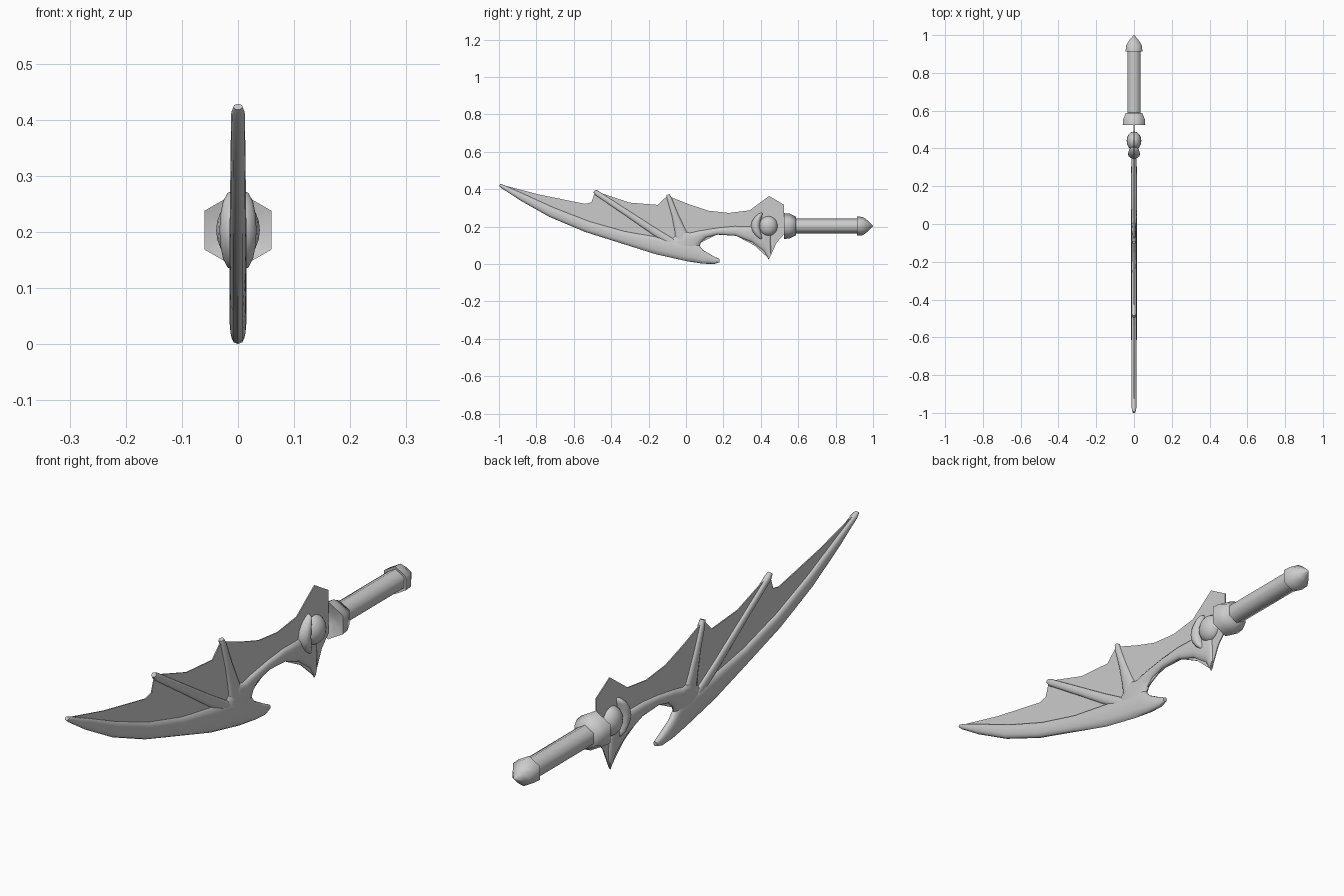
import bpy, bmesh, math
from mathutils import Vector

cube = bpy.data.objects.get("Cube")
if cube:
    bpy.data.objects.remove(cube, do_unlink=True)

# One plain grey for the whole weapon
grey = bpy.data.materials.new("plain grey")
grey.use_nodes = True
GREY = (0.6, 0.6, 0.6, 1)
grey.diffuse_color = GREY
grey.node_tree.nodes["Principled BSDF"].inputs["Base Color"].default_value = GREY

AXIS_Z = 0.203  # height of the grip axis


def finish(bm, name, angle=None):
    bmesh.ops.recalc_face_normals(bm, faces=bm.faces)
    mesh = bpy.data.meshes.new(name)
    bm.to_mesh(mesh)
    bm.free()
    mesh.materials.append(grey)
    ob = bpy.data.objects.new(name, mesh)
    bpy.context.collection.objects.link(ob)
    if angle:
        bpy.ops.object.select_all(action='DESELECT')
        ob.select_set(True)
        bpy.context.view_layer.objects.active = ob
        bpy.ops.object.shade_smooth_by_angle(angle=math.radians(angle))
    return ob


def skin(rings, name, angle):
    """Join equal rings of points into a capped tube."""
    bm = bmesh.new()
    rows = [[bm.verts.new(p) for p in ring] for ring in rings]
    n = len(rows[0])
    for a, b in zip(rows, rows[1:]):
        for i in range(n):
            j = (i + 1) % n
            bm.faces.new((a[i], a[j], b[j], b[i]))
    bm.faces.new(rows[0])
    bm.faces.new(rows[-1])
    return finish(bm, name, angle)


def bone(name, stations):
    """Rounded bone through stations (y low, z low, y high, z high, half thickness)."""
    rings = []
    for y0, z0, y1, z1, t in stations:
        lo, hi = Vector((0, y0, z0)), Vector((0, y1, z1))
        mid, half = (lo + hi) / 2, (hi - lo) / 2
        ring = []
        for k in range(12):
            a = math.tau * k / 12
            c, s = math.cos(a), math.sin(a)
            x = math.copysign(abs(s) ** 0.8, s) * t
            ring.append(mid + half * c + Vector((x, 0, 0)))
        rings.append(ring)
    return skin(rings, name, 60)


def rib(name, points):
    """Tapered rib through (y, z, half width, half thickness)."""
    stations = []
    for i, (y, z, w, t) in enumerate(points):
        a, b = points[max(i - 1, 0)], points[min(i + 1, len(points) - 1)]
        d = Vector((b[0] - a[0], b[1] - a[1])).normalized()
        stations.append((y + d.y * w, z - d.x * w, y - d.y * w, z + d.x * w, t))
    return bone(name, stations)


def turned(name, profile, sides=6, angle=65):
    """Faceted solid around the grip axis from (y, radius)."""
    rings = [[(r * math.sin(math.tau * k / sides), y,
               AXIS_Z + r * math.cos(math.tau * k / sides)) for k in range(sides)]
             for y, r in profile]
    return skin(rings, name, angle)


# Thin wing membrane with the scalloped edge and guard fins
outline = [
    (-0.99, 0.425), (-0.78, 0.37), (-0.54, 0.322), (-0.505, 0.33), (-0.485, 0.39),
    (-0.30, 0.328), (-0.15, 0.316), (-0.10, 0.365), (0.02, 0.318), (0.12, 0.285),
    (0.23, 0.273), (0.34, 0.287), (0.445, 0.364), (0.525, 0.316), (0.525, 0.16),
    (0.485, 0.115), (0.445, 0.028), (0.365, 0.10), (0.27, 0.15), (0.17, 0.16),
    (0.07, 0.11), (-0.06, 0.06), (-0.35, 0.14), (-0.55, 0.20), (-0.73, 0.278)]
bm = bmesh.new()
face = bm.faces.new([bm.verts.new((-0.002, y, z)) for y, z in outline])
ext = bmesh.ops.extrude_face_region(bm, geom=[face])
bmesh.ops.translate(bm, vec=(0.004, 0, 0),
                    verts=[v for v in ext["geom"] if isinstance(v, bmesh.types.BMVert)])
bmesh.ops.triangulate(bm, faces=[f for f in bm.faces if len(f.verts) > 4])
finish(bm, "wing_membrane")

# Main blade bone, from the raised tip to the hooked heel
bone("blade_bone", [
    (-1.0, 0.418, -0.992, 0.428, 0.008), (-0.985, 0.405, -0.968, 0.42, 0.012),
    (-0.89, 0.342, -0.87, 0.377, 0.013), (-0.73, 0.252, -0.71, 0.304, 0.014),
    (-0.54, 0.172, -0.52, 0.23, 0.015), (-0.35, 0.112, -0.33, 0.176, 0.015),
    (-0.16, 0.052, -0.09, 0.135, 0.015), (0.01, 0.014, 0.06, 0.115, 0.015),
    (0.09, 0.002, 0.09, 0.075, 0.015), (0.15, 0.0, 0.145, 0.043, 0.013),
    (0.178, 0.009, 0.18, 0.026, 0.008)])

# Curved arm joining the blade to the guard, ending in the lower spur
bone("guard_arm", [
    (0.02, 0.04, -0.08, 0.13, 0.013), (0.07, 0.085, -0.03, 0.18, 0.015),
    (0.08, 0.115, 0.02, 0.167, 0.015), (0.11, 0.142, 0.07, 0.178, 0.015),
    (0.17, 0.157, 0.17, 0.194, 0.015), (0.265, 0.151, 0.26, 0.203, 0.015),
    (0.35, 0.118, 0.36, 0.203, 0.014), (0.415, 0.07, 0.45, 0.18, 0.012),
    (0.442, 0.024, 0.455, 0.07, 0.006)])

# Wing ribs
rib("long_rib", [(-0.49, 0.391, 0.009, 0.009), (-0.475, 0.378, 0.014, 0.012),
                 (-0.30, 0.262, 0.017, 0.012), (-0.17, 0.175, 0.02, 0.012),
                 (-0.05, 0.10, 0.022, 0.012)])
rib("short_rib", [(-0.097, 0.371, 0.009, 0.009), (-0.09, 0.352, 0.013, 0.012),
                  (-0.06, 0.265, 0.018, 0.012), (-0.035, 0.19, 0.028, 0.013),
                  (-0.01, 0.11, 0.045, 0.013)])

# Guard jewel
bm = bmesh.new()
bmesh.ops.create_uvsphere(bm, u_segments=16, v_segments=10, radius=1)
for v in bm.verts:
    v.co = Vector((v.co.x * 0.039, 0.44 + v.co.y * 0.05, AXIS_Z + v.co.z * 0.053))
finish(bm, "guard_jewel", 60)

# Crescent wrapped round the front of the jewel
bone_rings = []
for i in range(9):
    a = math.radians(-90 + 180 * i / 8)
    w = max(math.cos(a), 0.06)
    yc = 0.372 + 0.032 * math.sin(a) ** 2
    zc = AXIS_Z + 0.072 * math.sin(a)
    bone_rings.append([(0.033 * w ** 0.6 * math.sin(math.tau * k / 12),
                        yc + 0.026 * w * math.cos(math.tau * k / 12), zc)
                       for k in range(12)])
skin(bone_rings, "guard_crescent", 60)

# Grip, collar and pommel
turned("collar", [(0.54, 0.02), (0.525, 0.069), (0.555, 0.066), (0.588, 0.05), (0.59, 0.03)])
turned("grip", [(0.54, 0.04), (0.93, 0.04)])
turned("pommel", [(0.918, 0.03), (0.914, 0.051), (0.945, 0.049), (0.975, 0.027), (1.0, 0.002)])
